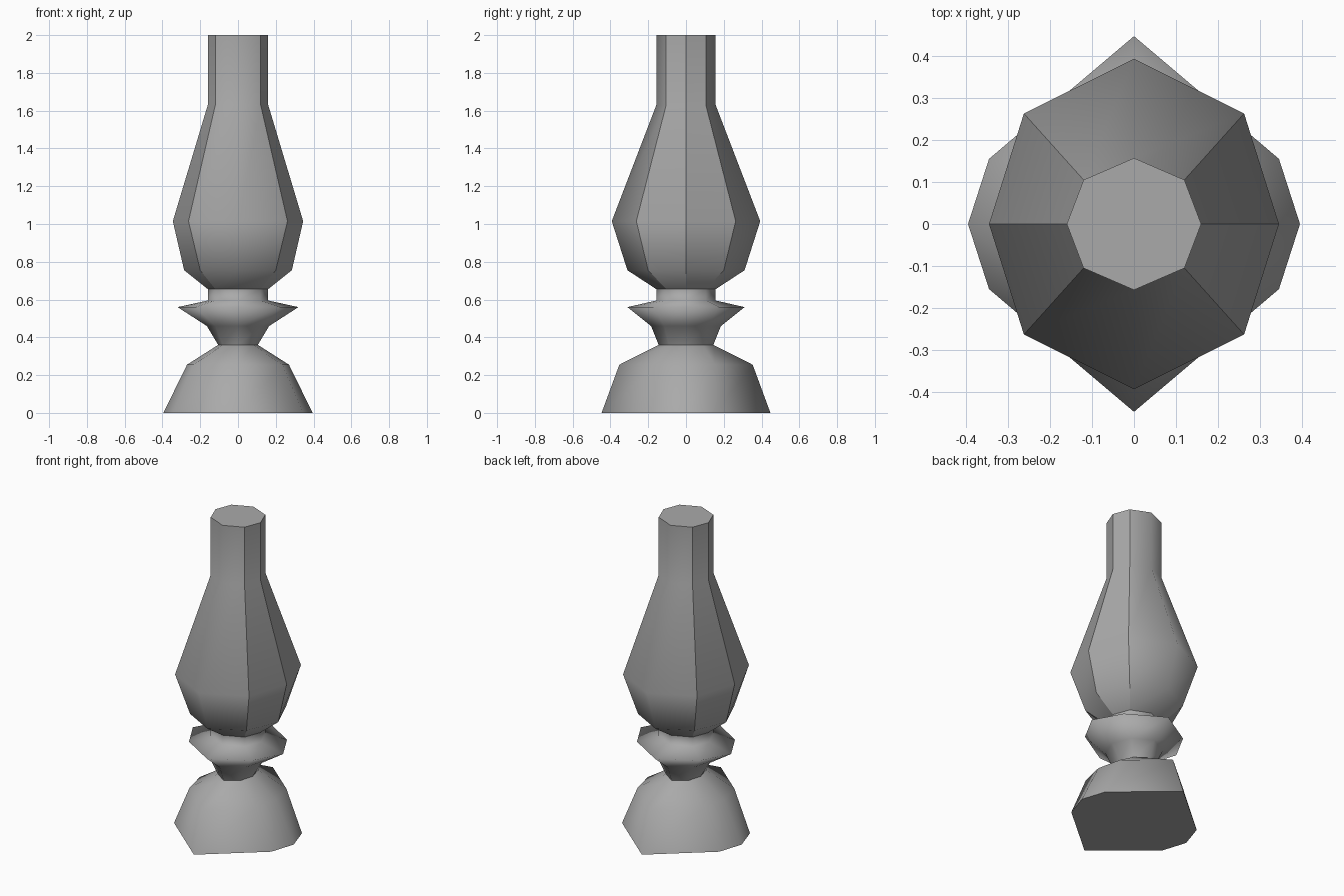
import bpy

cube = bpy.data.objects.get("Cube")
if cube:
    bpy.data.objects.remove(cube)

grey = bpy.data.materials.new("plain grey")
grey.use_nodes = True
colour = (0.4, 0.4, 0.4, 1)
grey.diffuse_color = colour
grey.node_tree.nodes["Principled BSDF"].inputs["Base Color"].default_value = colour

# Eight-sided rings: height, side reach x, corner x, corner y, front reach y
rings = [
    (0.00, 0.395, 0.345, 0.155, 0.447),   # foot
    (0.255, 0.27, 0.235, 0.155, 0.353),   # shoulder of base
    (0.36, 0.105, 0.08, 0.09, 0.145),     # neck
    (0.46, 0.165, 0.12, 0.115, 0.185),    # collar underside
    (0.56, 0.32, 0.225, 0.175, 0.31),     # collar rim
    (0.595, 0.16, 0.12, 0.105, 0.157),    # collar top
    (0.655, 0.16, 0.12, 0.105, 0.157),    # glass foot
    (0.755, 0.285, 0.20, 0.20, 0.31),     # lower belly
    (1.015, 0.345, 0.262, 0.263, 0.393),  # belly
    (1.63, 0.16, 0.12, 0.105, 0.157),     # chimney foot
    (2.00, 0.16, 0.12, 0.105, 0.157),     # chimney top
]


def ring_points(z, side, cx, cy, front):
    return [(side, 0, z), (cx, cy, z), (0, front, z), (-cx, cy, z),
            (-side, 0, z), (-cx, -cy, z), (0, -front, z), (cx, -cy, z)]


def build_section(name, section, bottom_cap, top_cap, crisp_corners):
    n = 8
    verts = [p for r in section for p in ring_points(*r)]
    faces = []
    for i in range(len(section) - 1):
        for j in range(n):
            k = (j + 1) % n
            faces.append((i * n + j, i * n + k, (i + 1) * n + k, (i + 1) * n + j))
    if bottom_cap:
        faces.append(tuple(reversed(range(n))))
    if top_cap:
        faces.append(tuple(range(len(verts) - n, len(verts))))
    mesh = bpy.data.meshes.new(name)
    mesh.from_pydata(verts, [], faces)
    mesh.materials.append(grey)
    mesh.shade_smooth()
    # Crisp caps, and crisp uprights everywhere but the front and back ridges
    for poly in mesh.polygons:
        if abs(poly.normal.z) > 0.999:
            poly.use_smooth = False
    for edge in mesh.edges:
        a, b = (mesh.vertices[v].co for v in edge.vertices)
        if a.z != b.z and abs(a.x) > 0.01 and crisp_corners:
            edge.use_edge_sharp = True
        if a.z == b.z and a.z in (0.0, 2.0):
            edge.use_edge_sharp = True
    obj = bpy.data.objects.new(name, mesh)
    bpy.context.collection.objects.link(obj)
    return obj


build_section("base", rings[:3], True, False, False)
build_section("collar", rings[2:7], False, False, False)
build_section("glass_chimney", rings[6:], False, True, True)
